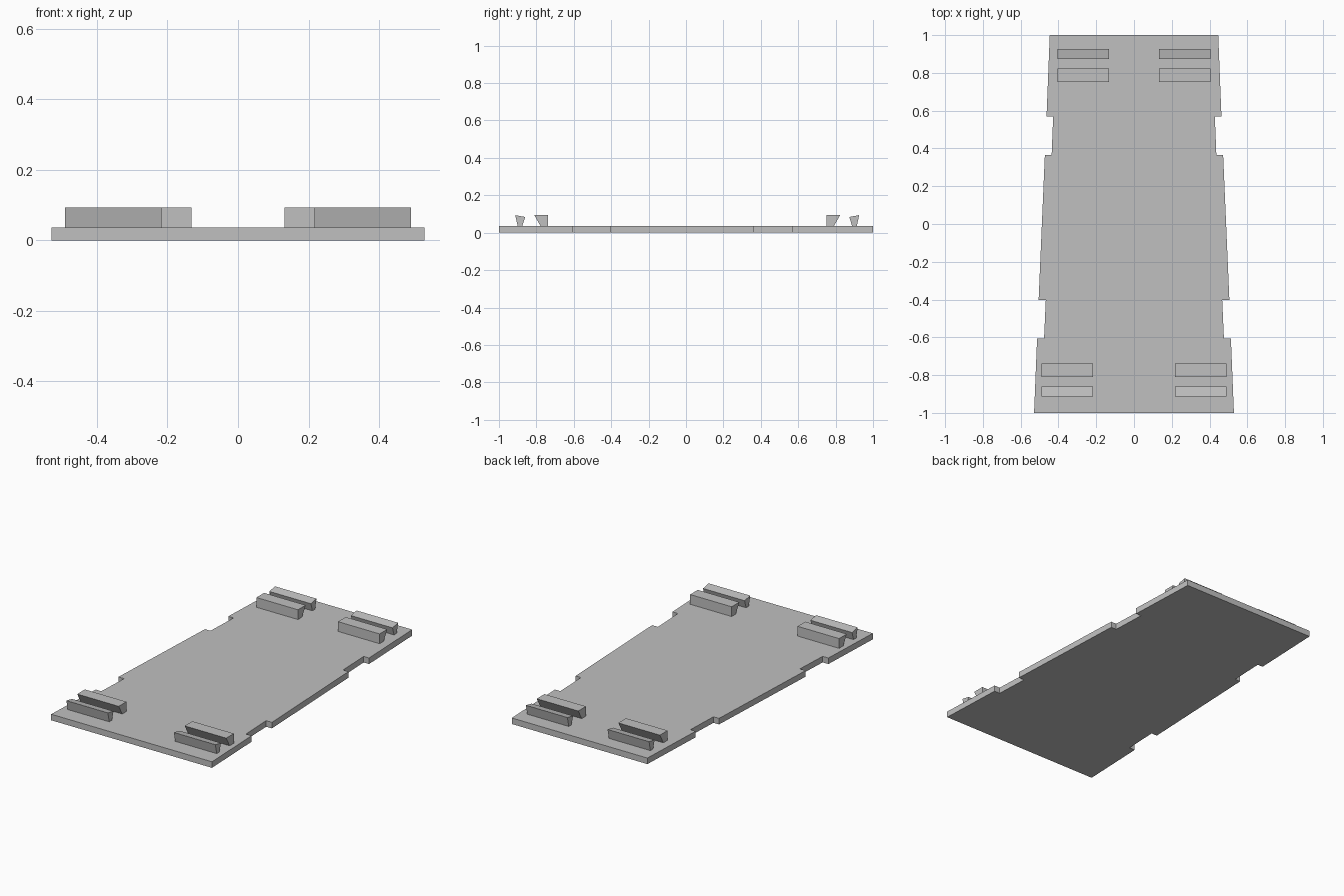
import bpy
import bmesh

cube = bpy.data.objects.get("Cube")
if cube:
    bpy.data.objects.remove(cube, do_unlink=True)

GREY = (0.53, 0.53, 0.53, 1)
grey = bpy.data.materials.new("plain grey")
grey.use_nodes = True
grey.diffuse_color = GREY
grey.node_tree.nodes["Principled BSDF"].inputs["Base Color"].default_value = GREY

BASE_TOP = 0.036
CLIP_TOP = 0.094


def prism(name, outline, direction):
    """Extrude a flat outline of 3D points along a direction."""
    bm = bmesh.new()
    face = bm.faces.new([bm.verts.new(p) for p in outline])
    result = bmesh.ops.extrude_face_region(bm, geom=[face])
    verts = [v for v in result["geom"] if isinstance(v, bmesh.types.BMVert)]
    bmesh.ops.translate(bm, verts=verts, vec=direction)
    bmesh.ops.recalc_face_normals(bm, faces=bm.faces)
    mesh = bpy.data.meshes.new(name)
    bm.to_mesh(mesh)
    bm.free()
    mesh.materials.append(grey)
    obj = bpy.data.objects.new(name, mesh)
    bpy.context.collection.objects.link(obj)
    return obj


# Tapered base plate with two notches along each side
half = [(0.529, -1), (0.513, -0.605), (0.476, -0.605), (0.467, -0.403),
        (0.505, -0.403), (0.472, 0.364), (0.436, 0.364), (0.428, 0.57),
        (0.463, 0.57), (0.446, 1)]
outline = half + [(-x, y) for x, y in reversed(half)]
prism("base_plate", [(x, y, 0) for x, y in outline], (0, 0, BASE_TOP))

# Clip profiles in (y, z) for the back end: block with one slanted side,
# and a thin flared lip with a sloping top
block = [(0.752, BASE_TOP), (0.791, BASE_TOP), (0.824, CLIP_TOP), (0.752, CLIP_TOP)]
lip = [(0.888, BASE_TOP), (0.913, BASE_TOP), (0.926, CLIP_TOP), (0.873, 0.084)]

# Inner x edge, end direction and y shift of each pair of clips
ends = {"back": (0.132, 1, 0), "front": (0.217, -1, 0.013)}
CLIP_LENGTH = 0.273

for end, (inner, sign, shift) in ends.items():
    for side, s in (("left", 1), ("right", -1)):
        for part, profile in (("clip_block", block), ("clip_lip", lip)):
            points = [(s * inner, sign * (y - shift), z) for y, z in profile]
            prism(f"{end}_{side}_{part}", points, (s * CLIP_LENGTH, 0, 0))
